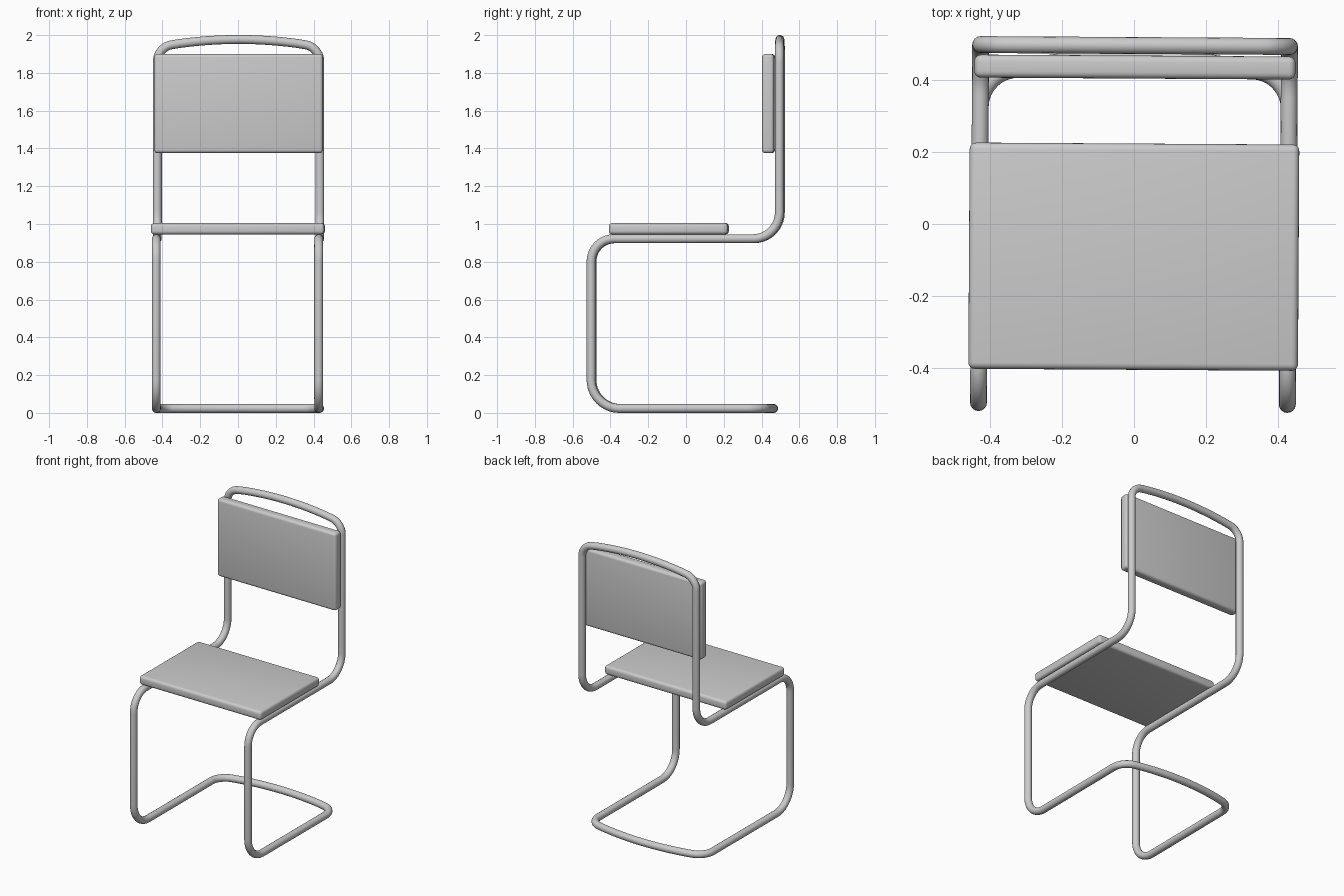
import bpy, math
from mathutils import Vector

if "Cube" in bpy.data.objects:
    bpy.data.objects.remove(bpy.data.objects["Cube"])

TUBE_R = 0.0235
HALF_W = 0.43
TURN = math.radians(-0.35)  # the whole chair is turned very slightly


def fillet(points, steps=10):
    """Round each corner of a closed path; points are (position, trim length)."""
    out = []
    n = len(points)
    for i, (p, trim) in enumerate(points):
        if not trim:
            out.append(p)
            continue
        a = p + (points[i - 1][0] - p).normalized() * trim
        d = p + (points[(i + 1) % n][0] - p).normalized() * trim
        b, c = a.lerp(p, 0.5523), d.lerp(p, 0.5523)
        for s in range(steps + 1):
            t = s / steps
            u = 1 - t
            out.append(a * u**3 + b * (3 * u * u * t) + c * (3 * u * t * t) + d * t**3)
    return out


def top_bow(x):
    return Vector((x, 0.497, 1.977 - 0.22 * x * x))


def base_bow(x):
    return Vector((x, 0.464 - 0.31 * x * x, TUBE_R))


# Corners of one side of the frame, from top to floor
def side(x):
    return [(top_bow(x), 0.075),
            (Vector((x, 0.497, 0.922)), 0.14),
            (Vector((x, -0.50, 0.922)), 0.12),
            (Vector((x, -0.50, TUBE_R)), 0.15),
            (base_bow(x), 0.08)]


# Tubular frame: one closed loop of bent tube
bow_x = [-0.31 + 0.62 * i / 12 for i in range(13)]
loop = side(HALF_W)
loop += [(base_bow(x), 0) for x in reversed(bow_x)]
loop += list(reversed(side(-HALF_W)))
loop += [(top_bow(x), 0) for x in bow_x]
path = fillet(loop)

curve = bpy.data.curves.new("tube_frame", 'CURVE')
curve.dimensions = '3D'
curve.bevel_depth = TUBE_R
curve.bevel_resolution = 6
spline = curve.splines.new('POLY')
spline.points.add(len(path) - 1)
for sp, p in zip(spline.points, path):
    sp.co = (*p, 1)
spline.use_cyclic_u = True
spline.use_smooth = True
frame = bpy.data.objects.new("tube_frame", curve)
bpy.context.collection.objects.link(frame)
bpy.context.view_layer.objects.active = frame
frame.select_set(True)
bpy.ops.object.convert(target='MESH')
frame = bpy.context.object
frame.rotation_euler.z = TURN


# Padded boards with softened edges
def board(name, lo, hi, bevel):
    lo, hi = Vector(lo), Vector(hi)
    mid = (lo + hi) / 2
    bpy.ops.mesh.primitive_cube_add(size=1)
    ob = bpy.context.object
    ob.name = name
    for v in ob.data.vertices:
        v.co = Vector(a * b for a, b in zip(v.co, hi - lo)) + mid
    mod = ob.modifiers.new("soft_edges", 'BEVEL')
    mod.width = bevel
    mod.segments = 4
    bpy.ops.object.shade_smooth()
    ob.rotation_euler.z = TURN
    return ob


board("seat", (-0.459, -0.406, 0.945), (0.459, 0.224, 1.005), 0.018)
board("backrest", (-0.447, 0.405, 1.375), (0.447, 0.469, 1.90), 0.018)
